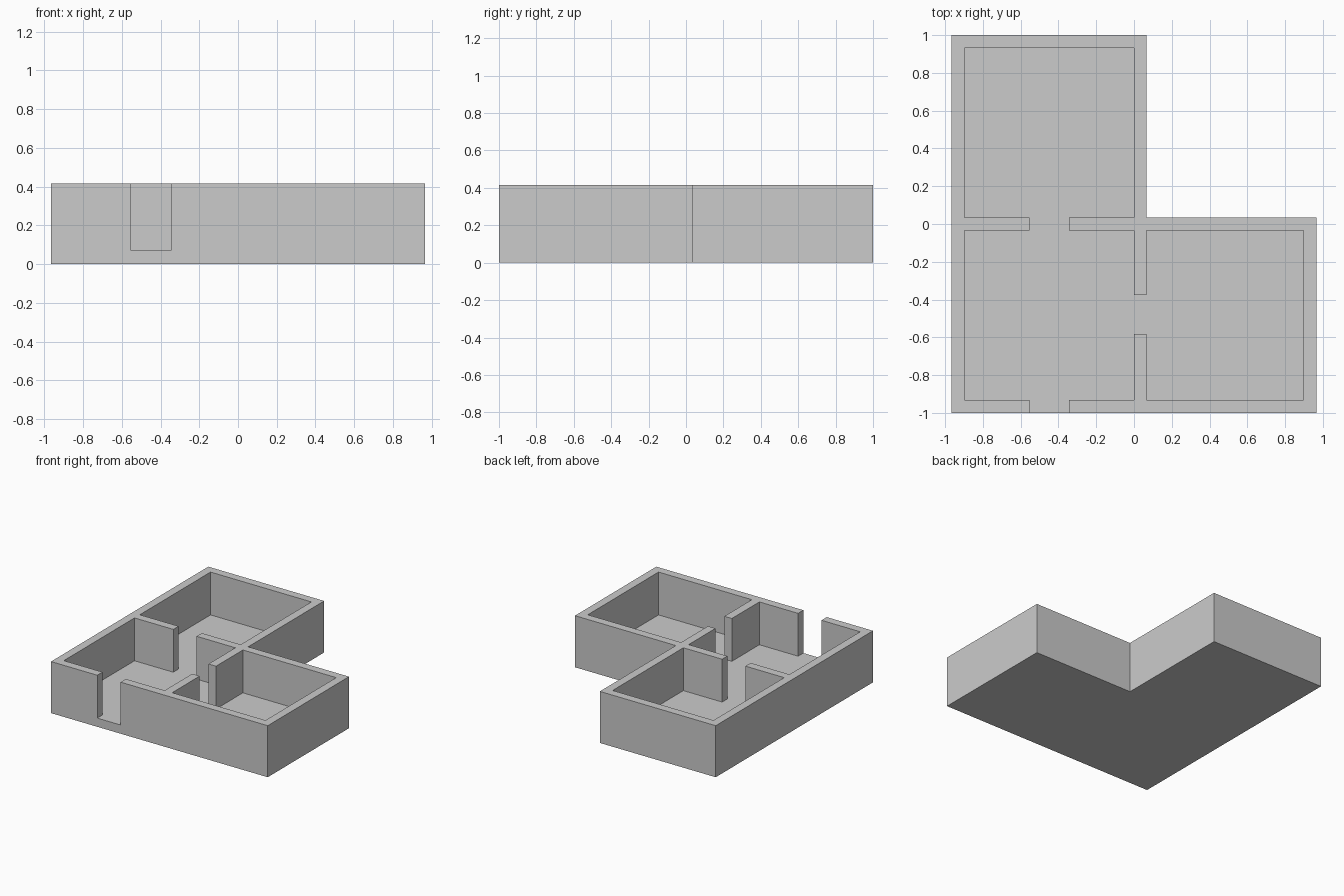
import bpy
import bmesh

old = bpy.data.objects.get("Cube")
if old:
    bpy.data.objects.remove(old, do_unlink=True)

FLOOR, TOP = 0.07, 0.415
HALF_X, HALF_Y = 0.965, 1.0
WALL = 0.067
HALF_WALL = WALL / 2

# Single plain grey
grey = bpy.data.materials.new("plain_grey")
grey.use_nodes = True
colour = (0.6, 0.6, 0.6, 1)
grey.diffuse_color = colour
grey.node_tree.nodes["Principled BSDF"].inputs["Base Color"].default_value = colour


def prism(name, outline, z0, z1):
    """Extrude a flat plan outline between two heights."""
    bm = bmesh.new()
    base = bm.faces.new([bm.verts.new((x, y, z0)) for x, y in outline])
    new = bmesh.ops.extrude_face_region(bm, geom=[base])["geom"]
    bmesh.ops.translate(bm, vec=(0, 0, z1 - z0),
                        verts=[g for g in new if isinstance(g, bmesh.types.BMVert)])
    bmesh.ops.recalc_face_normals(bm, faces=bm.faces)
    mesh = bpy.data.meshes.new(name)
    bm.to_mesh(mesh)
    bm.free()
    mesh.materials.append(grey)
    obj = bpy.data.objects.new(name, mesh)
    bpy.context.collection.objects.link(obj)
    return obj


def carve(target, x0, x1, y0, y1):
    """Cut a rectangular space down to floor level."""
    cutter = prism("space_cutter", [(x0, y0), (x1, y0), (x1, y1), (x0, y1)],
                   FLOOR, TOP + 0.2)
    cutter.hide_render = True
    mod = target.modifiers.new("carve", 'BOOLEAN')
    mod.operation, mod.solver, mod.object = 'DIFFERENCE', 'EXACT', cutter
    bpy.context.view_layer.objects.active = target
    bpy.ops.object.modifier_apply(modifier=mod.name)
    bpy.data.objects.remove(cutter, do_unlink=True)


# L-shaped solid block
house = prism("house_floor_and_walls", [
    (-HALF_X, -HALF_Y), (HALF_X, -HALF_Y), (HALF_X, HALF_WALL),
    (WALL, HALF_WALL), (WALL, HALF_Y), (-HALF_X, HALF_Y)], 0, TOP)

# Three rooms
west, east = -HALF_X + WALL, HALF_X - WALL
south, north = -HALF_Y + WALL, HALF_Y - WALL
carve(house, west, 0, south, -HALF_WALL)
carve(house, west, 0, HALF_WALL, north)
carve(house, WALL, east, south, -HALF_WALL)

# Front, back and side doorways
DOOR_X = (-0.553, -0.345)
DOOR_Y = (-0.583, -0.375)
carve(house, *DOOR_X, -HALF_Y - 0.1, south + 0.1)
carve(house, *DOOR_X, -0.2, 0.2)
carve(house, -0.1, WALL + 0.1, *DOOR_Y)

# Merge coplanar faces left by the cuts
bm = bmesh.new()
bm.from_mesh(house.data)
bmesh.ops.remove_doubles(bm, verts=bm.verts, dist=0.0001)
bmesh.ops.dissolve_limit(bm, angle_limit=0.01, verts=bm.verts, edges=bm.edges)
bm.to_mesh(house.data)
bm.free()
